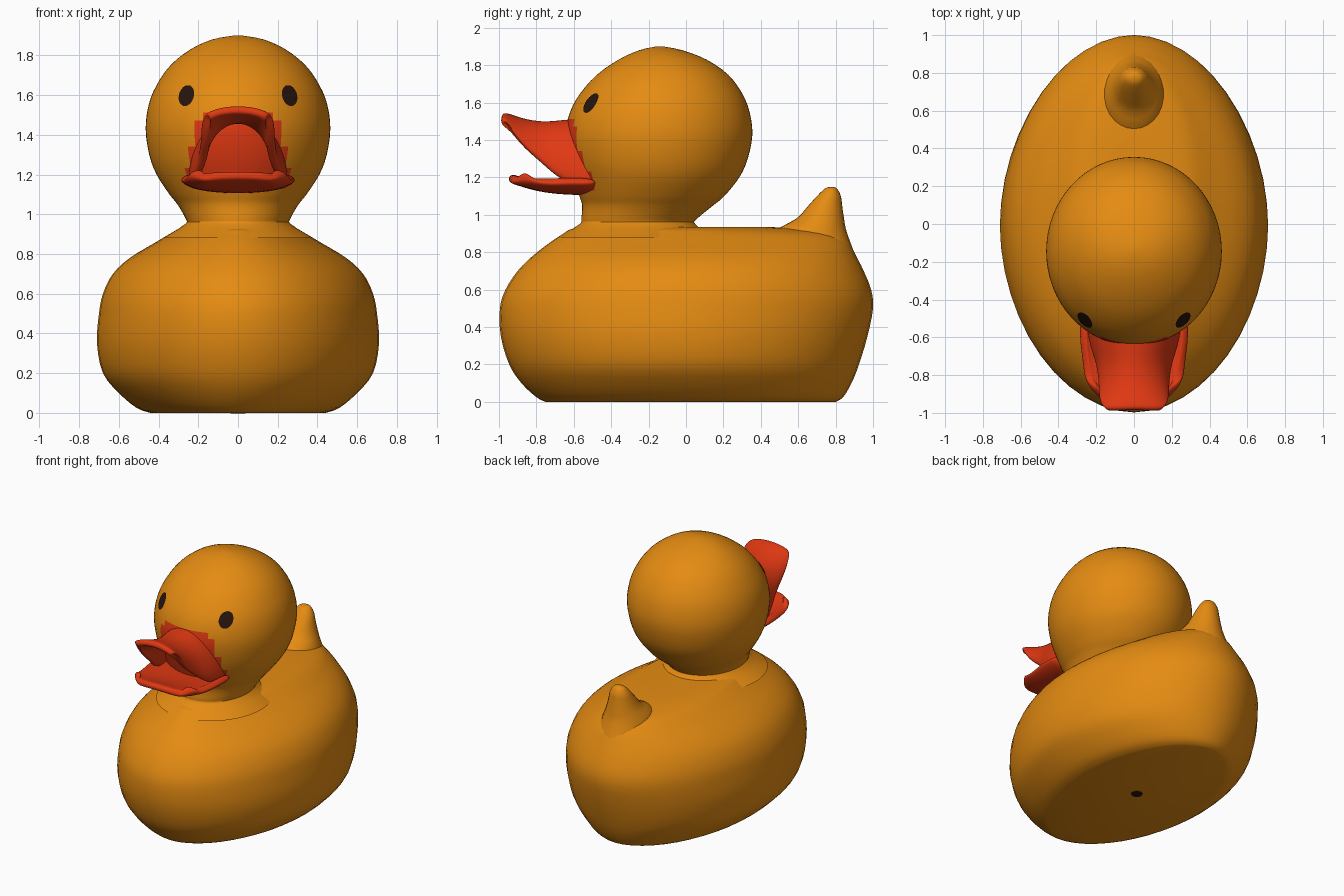
import bpy, bmesh, math
from mathutils import Vector
from mathutils.bvhtree import BVHTree

cube = bpy.data.objects.get("Cube")
if cube:
    bpy.data.objects.remove(cube)


def material(name, rgb):
    m = bpy.data.materials.new(name)
    m.use_nodes = True
    m.diffuse_color = (*rgb, 1)
    m.node_tree.nodes["Principled BSDF"].inputs["Base Color"].default_value = (*rgb, 1)
    return m


YELLOW = material("duck yellow", (0.78, 0.26, 0.006))
RED = material("beak red", (0.75, 0.04, 0.006))
DARK = material("dark brown", (0.02, 0.007, 0.004))


def finish(bm, name, mats, angle=50):
    mesh = bpy.data.meshes.new(name)
    bm.to_mesh(mesh)
    obj = bpy.data.objects.new(name, mesh)
    bpy.context.collection.objects.link(obj)
    for m in mats:
        mesh.materials.append(m)
    bpy.ops.object.select_all(action='DESELECT')
    obj.select_set(True)
    bpy.context.view_layer.objects.active = obj
    bpy.ops.object.shade_smooth_by_angle(angle=math.radians(angle))
    return obj


def refine(rows, steps):
    """Catmull-Rom interpolation between rows of numbers."""
    out = []
    for i in range(len(rows) - 1):
        p0, p1, p2, p3 = (rows[min(max(i + k, 0), len(rows) - 1)] for k in (-1, 0, 1, 2))
        for s in range(steps):
            t = s / steps
            out.append([b + 0.5 * t * (c - a + t * (2 * a - 5 * b + 4 * c - d + t * (3 * (b - c) + d - a)))
                        for a, b, c, d in zip(p0, p1, p2, p3)])
    return out + [rows[-1]]


def loft(rows, power=2.0, steps=3, sides=48):
    """Closed stack of oval rings given as (height, half width, front, back)."""
    bm = bmesh.new()
    rings = []
    for z, w, front, back in refine(rows, steps):
        mid, half = (front + back) / 2, (back - front) / 2
        ring = []
        for i in range(sides):
            a = math.tau * i / sides
            c, s = math.cos(a), math.sin(a)
            x = math.copysign(abs(c) ** (2 / power), c) * w
            y = math.copysign(abs(s) ** (2 / power), s) * half + mid
            ring.append(bm.verts.new((x, y, z)))
        rings.append(ring)
    for lo, hi in zip(rings, rings[1:]):
        for i in range(sides):
            j = (i + 1) % sides
            bm.faces.new((lo[i], lo[j], hi[j], hi[i]))
    bm.faces.new(rings[0][::-1])
    bm.faces.new(rings[-1])
    return bm


# Body with a flat base
body = loft([(0, .44, -.75, .80), (.025, .51, -.80, .84), (.1, .60, -.88, .885),
             (.2, .68, -.945, .925), (.35, .71, -.99, .97), (.5, .70, -.995, 1.0),
             (.6, .68, -.965, .99), (.7, .63, -.90, .95), (.78, .545, -.82, .91),
             (.85, .43, -.73, .87), (.9, .345, -.655, .80), (.925, .29, -.61, .6),
             (.935, .2, -.5, .45)], power=1.92)
finish(body, "body", [YELLOW])

# Upturned tail
tail = loft([(.72, .22, .42, .93), (.9, .16, .47, .862), (.98, .115, .59, .845),
             (1.05, .088, .655, .835), (1.1, .07, .70, .828), (1.14, .042, .742, .808),
             (1.15, .01, .77, .785)], sides=24)
finish(tail, "tail", [YELLOW])

# Neck and head, red where the beak joins
head = loft([(.88, .38, -.68, .14), (.95, .267, -.57, .05), (.98, .265, -.56, .06),
             (1.05, .305, -.555, .145), (1.1, .345, -.57, .205), (1.2, .41, -.60, .285),
             (1.3, .447, -.63, .33), (1.43, .465, -.645, .355), (1.55, .45, -.62, .34),
             (1.65, .41, -.565, .30), (1.75, .34, -.475, .225), (1.83, .24, -.36, .11),
             (1.88, .13, -.25, -.02), (1.9, .02, -.16, -.12)], sides=64)
for f in head.faces:
    c = f.calc_center_median()
    reach = 0.25 - 0.3 * max(0, c.z - 1.3)
    if c.y < -.4 and abs(c.x) < reach and 1.13 < c.z < 1.5:
        f.material_index = 1
head.normal_update()
surface = BVHTree.FromBMesh(head)
finish(head, "head", [YELLOW, RED])


def beak_half(name, stations, thickness, roundness):
    """Curved bill sheet from (y, half width, middle height, side height)."""
    bm = bmesh.new()
    cols = 12
    grid = []
    for k, (y, w, zmid, zside) in enumerate(stations):
        row = []
        for i in range(cols + 1):
            t = 2 * i / cols - 1
            a = t * math.pi / 2
            pull = roundness * t ** 4 if k < 2 else 0
            row.append(bm.verts.new((w * math.sin(a), y + pull,
                                     zside + (zmid - zside) * math.cos(a))))
        grid.append(row)
    for r, q in zip(grid, grid[1:]):
        for i in range(cols):
            bm.faces.new((r[i], r[i + 1], q[i + 1], q[i]))
    obj = finish(bm, name, [RED], 180)
    solid = obj.modifiers.new("thickness", 'SOLIDIFY')
    solid.thickness = thickness
    solid.offset = -1
    sub = obj.modifiers.new("rounding", 'SUBSURF')
    sub.levels = sub.render_levels = 2


# Open beak
beak_half("upper_beak", [(-.98, .17, 1.55, 1.50), (-.94, .188, 1.54, 1.44), (-.86, .19, 1.512, 1.355),
                         (-.77, .197, 1.50, 1.275), (-.70, .218, 1.505, 1.205),
                         (-.62, .245, 1.515, 1.165), (-.48, .262, 1.52, 1.14)], .045, .02)
beak_half("lower_beak", [(-.94, .17, 1.222, 1.205), (-.89, .208, 1.205, 1.195), (-.8, .228, 1.175, 1.195),
                         (-.7, .245, 1.16, 1.2), (-.62, .255, 1.155, 1.205),
                         (-.48, .255, 1.15, 1.2)], .048, .07)


# Eyes follow the surface of the head
def eye(name, side):
    bm = bmesh.new()
    n = 20

    def place(u, v):
        origin = Vector((side * (.257 - .15 * v + u), -2, 1.595 + v))
        hit, normal, _, _ = surface.ray_cast(origin, Vector((0, 1, 0)))
        return bm.verts.new(hit + normal * .005)

    centre = place(0, 0)
    rim = [place(.038 * math.cos(math.tau * i / n), .052 * math.sin(math.tau * i / n)) for i in range(n)]
    for i in range(n):
        tri = (centre, rim[i], rim[(i + 1) % n])
        bm.faces.new(tri if side < 0 else tri[::-1])
    bm.normal_update()
    if sum(f.normal.y for f in bm.faces) > 0:
        bmesh.ops.reverse_faces(bm, faces=bm.faces[:])
    finish(bm, name, [DARK])


eye("left_eye", 1)
eye("right_eye", -1)

# Air hole plate under the base
hole = bmesh.new()
bmesh.ops.create_cone(hole, cap_ends=True, segments=20, radius1=.038, radius2=.038, depth=.004)
bmesh.ops.translate(hole, verts=hole.verts, vec=(0, .03, 0))
finish(hole, "air_hole", [DARK], 30)
